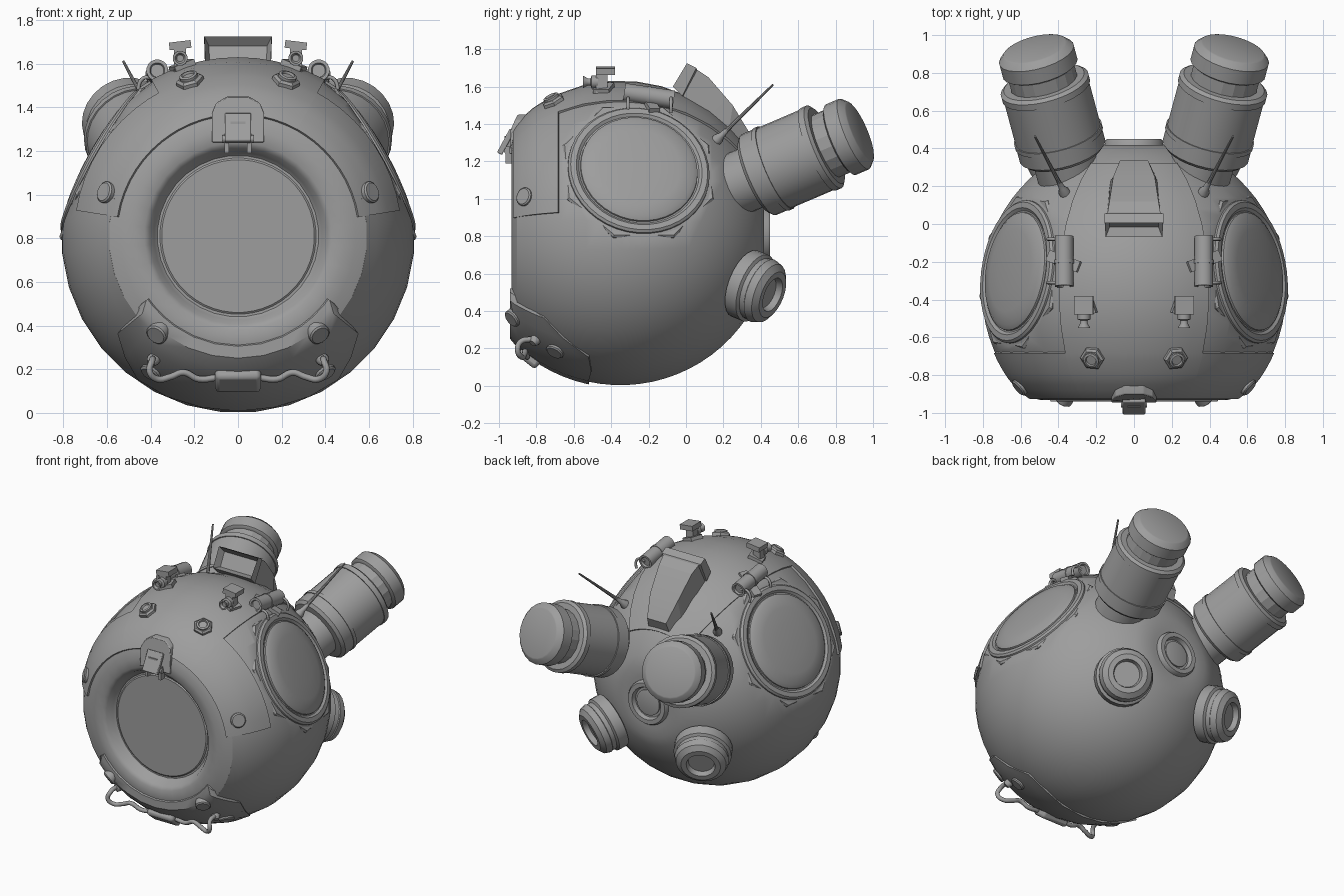
import bpy, bmesh
from math import sin, cos, pi, radians
from mathutils import Vector, Matrix

if "Cube" in bpy.data.objects:
    bpy.data.objects.remove(bpy.data.objects["Cube"])

C = Vector((0, -.35, .81))   # hull centre
R = .81
grey = bpy.data.materials.new("dark_grey")
grey.diffuse_color = (.34, .34, .34, 1)
grey.use_nodes = True
grey.node_tree.nodes["Principled BSDF"].inputs["Base Color"].default_value = grey.diffuse_color


def frame(origin, axis):
    z = Vector(axis).normalized()
    up = Vector((0, 1, 0)) if abs(z.z) > .99 else Vector((0, 0, 1))
    x = up.cross(z).normalized()
    m = Matrix((x, z.cross(x), z)).transposed().to_4x4()
    return Matrix.Translation(Vector(origin)) @ m


def finish(name, data, mirror, bevel=0):
    ob = bpy.data.objects.new(name, data)
    bpy.context.collection.objects.link(ob)
    data.materials.append(grey)
    if bevel:
        b = ob.modifiers.new("bevel", 'BEVEL')
        b.width, b.segments = bevel, 2
    if mirror:
        ob.modifiers.new("mirror", 'MIRROR')
    return ob


def loft(name, loops, mirror=False, angle=35, cuts=(), inset=None, bevel=0):
    """Skin a list of equal closed loops and cap both ends."""
    bm = bmesh.new()
    rows = [[bm.verts.new(p) for p in lp] for lp in loops]
    n = len(rows[0])
    for a, b in zip(rows, rows[1:]):
        for i in range(n):
            j = (i + 1) % n
            bm.faces.new((a[i], a[j], b[j], b[i]))
    first = bm.faces.new(rows[0][::-1])
    bm.faces.new(rows[-1])
    bmesh.ops.recalc_face_normals(bm, faces=bm.faces[:])
    if inset:
        bmesh.ops.inset_individual(bm, faces=[first], thickness=inset[0])
        bmesh.ops.translate(bm, verts=first.verts[:], vec=first.normal * -inset[1])
    bmesh.ops.remove_doubles(bm, verts=bm.verts[:], dist=1e-5)
    for co, no in cuts:
        res = bmesh.ops.bisect_plane(bm, geom=bm.verts[:] + bm.edges[:] + bm.faces[:],
                                     plane_co=co, plane_no=no, clear_outer=True)
        edges = [e for e in res['geom_cut'] if isinstance(e, bmesh.types.BMEdge)]
        bmesh.ops.edgeloop_fill(bm, edges=edges)
        bmesh.ops.recalc_face_normals(bm, faces=bm.faces[:])
    me = bpy.data.meshes.new(name)
    bm.to_mesh(me)
    bm.free()
    me.polygons.foreach_set("use_smooth", [True] * len(me.polygons))
    me.set_sharp_from_angle(angle=radians(angle))
    return finish(name, me, mirror, bevel)


def lathe(name, prof, origin, axis, seg=32, **kw):
    m = frame(origin, axis)
    return loft(name, [[m @ Vector((r * cos(2 * pi * (i + .5) / seg), r * sin(2 * pi * (i + .5) / seg), h))
                        for i in range(seg)] for r, h in prof], **kw)


def box(name, size, loc, axis=(0, 0, 1), **kw):
    m = frame(loc, axis)
    x, y, z = (s / 2 for s in size)
    return loft(name, [[m @ Vector(p) for p in ((-x, -y, h), (x, -y, h), (x, y, h), (-x, y, h))]
                       for h in (-z, z)], **kw)


def tube(name, pts, r, mirror=False):
    cu = bpy.data.curves.new(name, 'CURVE')
    cu.dimensions, cu.bevel_depth, cu.bevel_resolution, cu.resolution_u = '3D', r, 2, 6
    cu.use_fill_caps = True
    sp = cu.splines.new('BEZIER')
    sp.bezier_points.add(len(pts) - 1)
    for b, p in zip(sp.bezier_points, pts):
        b.co = p
        b.handle_left_type = b.handle_right_type = 'AUTO'
    return finish(name, cu, mirror)


def patch(name, rows, off=.012, fade=False):
    """Raised plate on the hull; rows = (angle around y from up, list of angles from the front)."""
    def pt(phi, th, o):
        phi, th = radians(phi), radians(th)
        v = C + (R + o) * Vector((sin(th) * sin(phi), -cos(th), sin(th) * cos(phi)))
        v.y = max(v.y, -.93 - o)
        return v
    loops = []
    for phi, marks in rows:
        ths = [a + (b - a) * i / 8 for a, b in zip(marks, marks[1:]) for i in range(8)] + [marks[-1]]
        offs = [off * min(1, (i - 1) / 3) if fade else off for i in range(len(ths))]
        loops.append([pt(phi, t, o) for t, o in zip(ths, offs)] + [pt(phi, t, -.03) for t in ths[::-1]])
    return loft(name, loops)


# Hull: sphere turned about y with a recessed front port, flattened at the back, clipped for the windows
W = Vector((.865, .137, .48)).normalized()
hull = [(R * sin(radians(t)), max(R * cos(radians(t)), -.768)) for t in range(177, 46, -5)]
hull += [(.592, .552), (.54, .572), (.49, .583), (.43, .581), (.405, .565), (.385, .52), (.37, .505)]
lathe("hull", hull, C, (0, -1, 0), cuts=[(C + .705 * w, w) for w in (W, Vector((-W.x, W.y, W.z)))])
lathe("front_window", [(.358, .49), (.358, .508), (.35, .514)], C, (0, -1, 0), seg=48)

# Raised plating: upper shell wraps the front and runs back between the windows
side = [(p, (44, 66, 66)) for p in (81, 75, 69, 63, 57, 51, 45, 39, 33, 29.01)]
upper = [(-p, m) for p, m in side] + [(p * 29 / 5, (44, 66, 145)) for p in range(-5, 6)] + side[::-1]
patch("upper_plate", upper, fade=True)
half = [(55, 38, 41), (51, 38, 60), (43, 38, 68), (35, 38, 78), (24, 38, 79), (12, 38, 78)]
low = [(180 - p, (a, b)) for p, a, b in half] + [(180, (38, 78))] + [(180 + p, (a, b)) for p, a, b in half[::-1]]
patch("front_lower_plate", low, off=.01)

# Side windows
lathe("window_frame", [(.41, .6), (.43, .69), (.42, .703)], C, W, seg=8, mirror=True)
lathe("window_ring", [(.385, .66), (.382, .715), (.37, .727), (.34, .729), (.325, .718)], C, W, seg=40, mirror=True)
lathe("window_dome", [(.32, .70), (.315, .728), (.29, .745), (.22, .757), (.12, .764), (.02, .766)],
      C, W, seg=40, mirror=True)

# Large rear pods
T, D = (.525, .93, 1.36), (.24, .89, .38)
lathe("pod_cap", [(.19, -.125), (.205, -.115), (.205, -.035), (.175, -.004), (.165, 0)], T, D, seg=24, mirror=True)
lathe("pod_grip", [(.182, -.23), (.182, -.11)], T, D, seg=18, angle=5, mirror=True)
lathe("pod_body", [(.17, -.86), (.17, -.63), (.215, -.625), (.235, -.605), (.235, -.53), (.24, -.53), (.24, -.505),
                   (.233, -.505), (.233, -.25), (.24, -.25), (.24, -.215), (.22, -.20), (.18, -.20)],
      T, D, seg=28, mirror=True)

# Lower rear nozzles and the central rear port
lathe("rear_nozzle", [(.15, .70), (.165, .79), (.19, .80), (.19, .87), (.172, .88), (.172, .91), (.178, .915),
                      (.165, .955), (.13, .98), (.095, .98), (.085, .945)], C, (.45, .83, -.33), seg=24, mirror=True)
lathe("rear_port", [(.16, .70), (.155, .785), (.145, .80), (.115, .80), (.105, .772), (.09, .772), (.09, .782),
                    (.08, .785)], C, (0, 1, 0), seg=28)

# Round bolts and hexagonal nuts
for i, p in enumerate([(.59, -.85, 1.005), (.36, -.91, .375), (.40, -.70, .185)]):
    r = .05
    lathe("bolt_%d" % i, [(r, .76), (r, .827), (r * .85, .834)], C, Vector(p) - C, seg=16, mirror=True)
nut = Vector((.22, -.71, 1.52)) - C
lathe("hex_nut", [(.065, .77), (.065, .836), (.052, .846)], C, nut, seg=6, mirror=True)
lathe("nut_stud", [(.042, .8), (.042, .858), (.03, .862), (.026, .851)], C, nut, seg=16, mirror=True)

# Small brackets with forward jets on top
box("jet_post", (.055, .06, .14), (.265, -.45, 1.62), mirror=True)
box("jet_plate", (.10, .10, .035), (.265, -.43, 1.685), (.12, 0, 1), mirror=True)
box("jet_base", (.09, .10, .03), (.255, -.44, 1.59), (.3, -.1, .8), mirror=True)
lathe("jet", [(.035, .47), (.035, .505), (.02, .51), (.02, .525), (.034, .55), (.024, .55), (.016, .535)],
      (.265, 0, 1.625), (0, -1, 0), seg=12, mirror=True)

# Lamp canisters with clips beside the windows
a, b = Vector((.37, -.33, 1.57)), Vector((.37, -.065, 1.53))
L = (b - a).length
lathe("canister", [(.03, .012), (.035, 0), (.05, 0), (.05, L), (.036, L), (.03, L - .012)], a, b - a, seg=16, mirror=True)
lathe("canister_band", [(.048, .12), (.054, .12), (.054, .14), (.048, .14)], a, b - a, seg=16, mirror=True)
for i, y in enumerate((-.31, -.08)):
    tube("canister_clip_%d" % i, [(.38, y, 1.53), (.43, y, 1.535), (.455, y, 1.50), (.45, y, 1.46)], .009, True)
box("canister_foot", (.06, .2, .05), (.365, -.2, 1.51), (.4, .15, .75), mirror=True)

# Antennas
s, e = Vector((.365, .16, 1.31)), Vector((.525, .465, 1.61))
lathe("antenna", [(.03, -.04), (.03, .02), (.018, .045), (.012, .1), (.006, (e - s).length)], s, e - s,
      seg=10, mirror=True)


# Top scoop: open frame at the front, tapering down the back
def section(wb, yb, zb, wt, yt, zt):
    return [(-wb, yb, zb), (wb, yb, zb), (wt, yt, zt), (-wt, yt, zt)]


loft("top_scoop", [section(.15, -.07, 1.60, .155, .005, 1.725), section(.15, -.02, 1.55, .155, .055, 1.70),
                   section(.14, -.015, 1.55, .14, .06, 1.69), section(.14, .08, 1.45, .13, .12, 1.65),
                   section(.13, .22, 1.3, .11, .25, 1.50), section(.09, .27, 1.2, .075, .335, 1.36)],
     angle=15, inset=(.03, .05))

# Arched mount and hinged latch above the front port
arch = [(-.12, 1.24), (.12, 1.24), (.12, 1.37), (.1, 1.42), (.05, 1.45), (-.05, 1.45), (-.1, 1.42), (-.12, 1.37)]
loft("latch_mount", [[(x, -.78, z) for x, z in arch],
                     [(x, -.945 + max(0, z - 1.36) * .5, z) for x, z in arch]], bevel=.006)
box("latch_plate", (.12, .145, .03), (0, -.963, 1.305), (0, -.88, .47), bevel=.006)
box("latch_block", (.07, .06, .09), (0, -.94, 1.29))
lathe("latch_pin", [(.018, -.07), (.018, .07)], (0, -.955, 1.255), (1, 0, 0), seg=12)
box("latch_leg", (.02, .05, .09), (.052, -.94, 1.235), mirror=True)

# Bent hand rail and centre block on the lower front
tube("hand_rail", [(.39, -.81, .25), (.395, -.885, .235), (.405, -.90, .19), (.37, -.88, .155), (.31, -.865, .165),
                   (.25, -.86, .185), (.18, -.85, .155), (.08, -.85, .165)], .015, True)
lathe("rail_foot", [(.03, .78), (.03, .83), (.02, .85)], C, Vector((.39, -.81, .24)) - C, seg=12, mirror=True)
box("rail_block", (.21, .125, .10), (0, -.825, .165), (0, -.6, -.75), bevel=.02)
